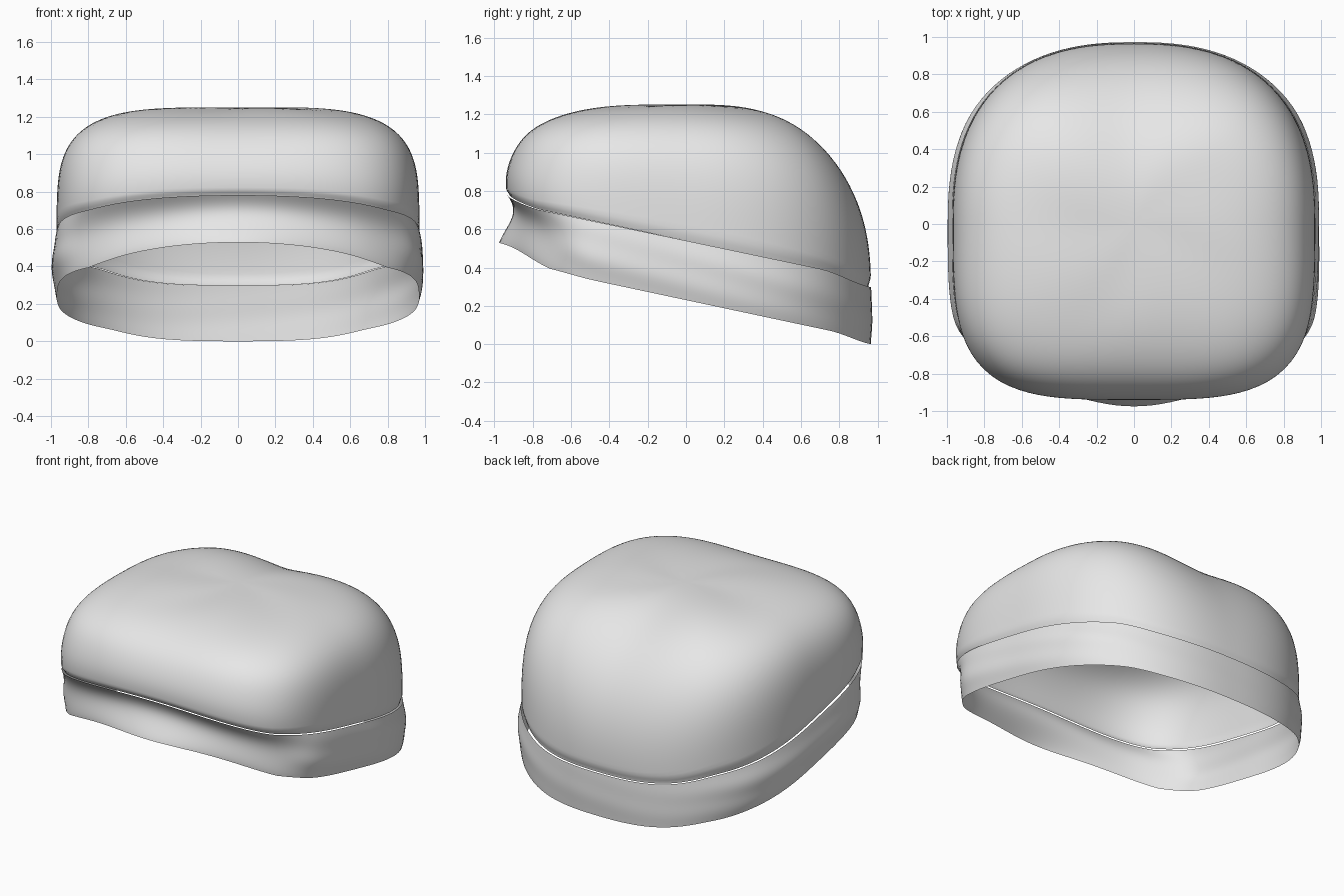
import bpy
import math

cube = bpy.data.objects.get("Cube")
if cube:
    bpy.data.objects.remove(cube, do_unlink=True)

SIDES = 128
TOP = 1.25

fabric = bpy.data.materials.new("light grey fabric")
fabric.use_nodes = True
GREY = (0.8, 0.8, 0.8, 1)
fabric.diffuse_color = GREY
fabric.node_tree.nodes["Principled BSDF"].inputs["Base Color"].default_value = GREY


def smooth(lo, hi, v):
    t = min(1, max(0, (v - lo) / (hi - lo)))
    return t * t * (3 - 2 * t)


def outline(a):
    """Head outline in plan: squarish at the front, rounder at the back."""
    c, s = math.cos(a), math.sin(a)
    n, depth = (3.6, 0.935) if s < 0 else (2.5, 0.965)
    r = (abs(c) ** n + abs(s) ** n) ** (-1 / n)
    return 0.97 * r * c, depth * r * s


def brow(x, y):
    """One at the middle of the brow, fading to the temples."""
    return smooth(0.55, 0.9, -y) * max(0, 1 - (x / 0.8) ** 2)


def rim_z(x, y):
    return 0.23 - 0.2125 * y + 0.10 * brow(x, y) - 0.025 * smooth(0.75, 0.965, y)


def seam_z(x, y):
    return 0.54 - 0.21 * y + 0.045 * brow(x, y) - 0.04 * smooth(0.7, 0.965, y)


def band_point(a, t):
    """Turned-up band, t = 0 at the rim and 1 at the seam."""
    x, y = outline(a)
    lo, hi = rim_z(x, y), seam_z(x, y)
    z = lo + (hi - lo) * t
    swell = 1 + 0.028 * math.sin(math.pi * min(1, t * 0.9 + 0.08)) - 0.01 * (1 - t)
    swell += 0.004 * math.sin(9 * t + 3 * a) * math.sin(math.pi * t)
    front = smooth(0.45, 0.85, -y)
    back = smooth(0.5, 0.95, y)
    swell = 1 + (swell - 1) * (1 - front) * (1 - 0.7 * back)
    mid = math.exp(-(x / 0.42) ** 2)
    flare = (0.11 * mid - 0.07) * (1 - t) ** 1.2
    dent = 0.045 * math.sin(math.pi * t ** 1.4)
    push = front * (flare - dent)
    return x * swell, y * swell - push, z


def crown_point(a, p):
    """Domed crown, p = 0 at the seam and 1 at the apex."""
    x, y = outline(a)
    s = math.sin(a)
    n = 4.0 - (1.0 if s < 0 else 1.65) * s * s
    ang = p * math.pi / 2
    r = math.cos(ang) ** (2 / n)
    h = math.sin(ang) ** (2 / n)
    lo = seam_z(x, y)
    # Soft fold above the seam and faint creases drawn to the crown
    tuck = 1 - 0.014 * (1 - smooth(0, 0.06, h))
    fold = 1 + 0.008 * math.sin(8 * h) * smooth(0.3, 0.9, -y) * (1 - h)
    crease = 0.003 * math.sin(5 * a + 4 * r) * math.sin(math.pi * r) ** 2
    return x * r * tuck * fold, y * r * tuck * fold, lo + (TOP - lo) * h + crease


def loft(name, point, steps, apex=False):
    """Skin closed rings, with an optional closing point on top."""
    verts, faces = [], []
    for t in steps:
        verts += [point(2 * math.pi * i / SIDES, t) for i in range(SIDES)]
    for j in range(len(steps) - 1):
        for i in range(SIDES):
            k = (i + 1) % SIDES
            faces.append((j * SIDES + i, j * SIDES + k,
                          (j + 1) * SIDES + k, (j + 1) * SIDES + i))
    if apex:
        last = (len(steps) - 1) * SIDES
        verts.append((0, 0, TOP))
        faces += [(last + i, last + (i + 1) % SIDES, len(verts) - 1)
                  for i in range(SIDES)]
    mesh = bpy.data.meshes.new(name)
    mesh.from_pydata(verts, [], faces)
    mesh.materials.append(fabric)
    obj = bpy.data.objects.new(name, mesh)
    bpy.context.collection.objects.link(obj)
    for poly in mesh.polygons:
        poly.use_smooth = True
    return obj


# Crown: rings crowd towards the seam and the apex, where the curve is quick
crown_steps = [0.5 - 0.5 * math.cos(math.pi * i / 49) for i in range(49)]
loft("cap_crown", crown_point, crown_steps, apex=True)

# Band around the opening, left open underneath
loft("cap_band", band_point, [i / 20 for i in range(21)])
